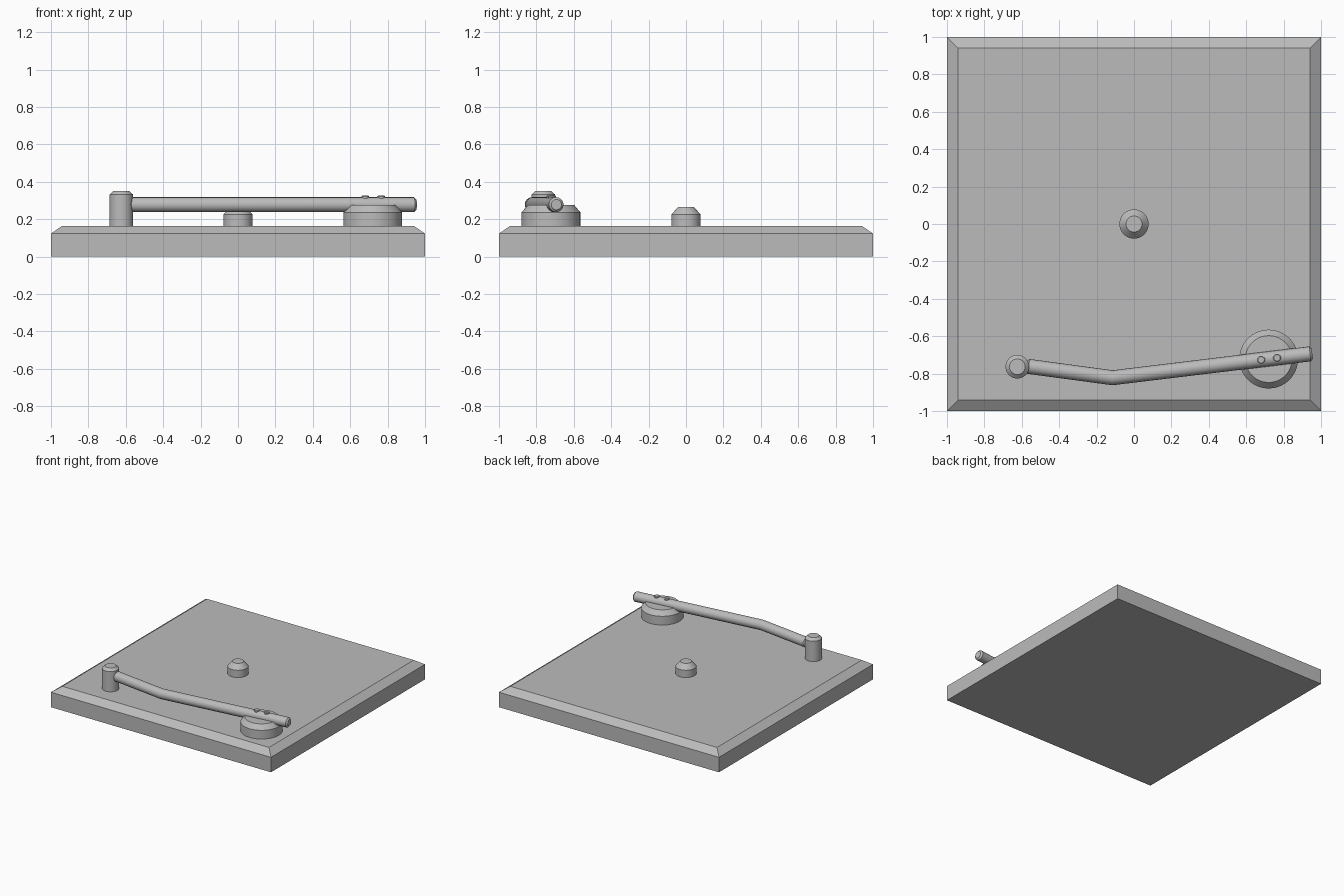
import bpy
import bmesh
import math
from mathutils import Vector

if "Cube" in bpy.data.objects:
    bpy.data.objects.remove(bpy.data.objects["Cube"], do_unlink=True)

grey = bpy.data.materials.new("plain grey")
grey.use_nodes = True
COLOUR = (0.5, 0.5, 0.5, 1)
grey.diffuse_color = COLOUR
grey.node_tree.nodes["Principled BSDF"].inputs["Base Color"].default_value = COLOUR


def select_only(obj):
    bpy.ops.object.select_all(action="DESELECT")
    obj.select_set(True)
    bpy.context.view_layer.objects.active = obj


def add_object(name, data):
    obj = bpy.data.objects.new(name, data)
    bpy.context.collection.objects.link(obj)
    data.materials.append(grey)
    return obj


def smooth(obj):
    select_only(obj)
    bpy.ops.object.shade_smooth_by_angle(angle=math.radians(25))


def prism(name, rings, sides, x=0, y=0, turn=0.0):
    """Capped stack of regular rings given as (radius, height)."""
    bm = bmesh.new()
    loops = []
    for radius, z in rings:
        angles = [turn + math.tau * i / sides for i in range(sides)]
        loops.append([bm.verts.new((radius * math.cos(a), radius * math.sin(a), z))
                      for a in angles])
    bm.faces.new(loops[0][::-1])
    bm.faces.new(loops[-1])
    for low, high in zip(loops, loops[1:]):
        for i in range(sides):
            j = (i + 1) % sides
            bm.faces.new((low[i], low[j], high[j], high[i]))
    mesh = bpy.data.meshes.new(name)
    bm.to_mesh(mesh)
    bm.free()
    obj = add_object(name, mesh)
    obj.location = (x, y, 0)
    if sides > 4:
        smooth(obj)
    return obj


# Square plinth with a sloped upper rim
DECK = 0.165
diag = math.sqrt(2)
prism("plinth", [(diag, 0), (diag, 0.123), (0.94 * diag, DECK)], 4, turn=math.pi / 4)

# Chamfered round parts standing on the deck
prism("centre_spindle", [(0.078, DECK), (0.078, 0.225), (0.043, 0.265)], 48)
prism("arm_pivot", [(0.157, DECK), (0.157, 0.237), (0.125, 0.275)], 64, 0.72, -0.722)
prism("arm_rest_post", [(0.063, DECK), (0.063, 0.332), (0.042, 0.352)], 48, -0.624, -0.763)

# Bent tubular arm with chamfered ends
ARM_Z = 0.278
start = Vector((-0.575, -0.76, ARM_Z))
bend = Vector((-0.115, -0.822, ARM_Z))
end = Vector((0.953, -0.693, ARM_Z))
chamfer = 0.012
path = [(start, 0.7), (start + (bend - start).normalized() * chamfer, 1), (bend, 1),
        (end + (bend - end).normalized() * chamfer, 1), (end, 0.7)]
curve = bpy.data.curves.new("arm", "CURVE")
curve.dimensions = "3D"
curve.bevel_depth = 0.04
curve.bevel_resolution = 6
curve.use_fill_caps = True
spline = curve.splines.new("POLY")
spline.points.add(len(path) - 1)
for point, (co, radius) in zip(spline.points, path):
    point.co = (*co, 1)
    point.radius = radius
arm = add_object("arm", curve)
select_only(arm)
bpy.ops.object.convert(target="MESH")
smooth(bpy.context.view_layer.objects.active)

# Two small buttons on top of the arm
for side, x in (("inner", 0.68), ("outer", 0.765)):
    y = bend.y + (end.y - bend.y) * (x - bend.x) / (end.x - bend.x)
    prism(side + "_button", [(0.021, 0.3), (0.021, 0.322), (0.017, 0.326)], 24, x, y)
